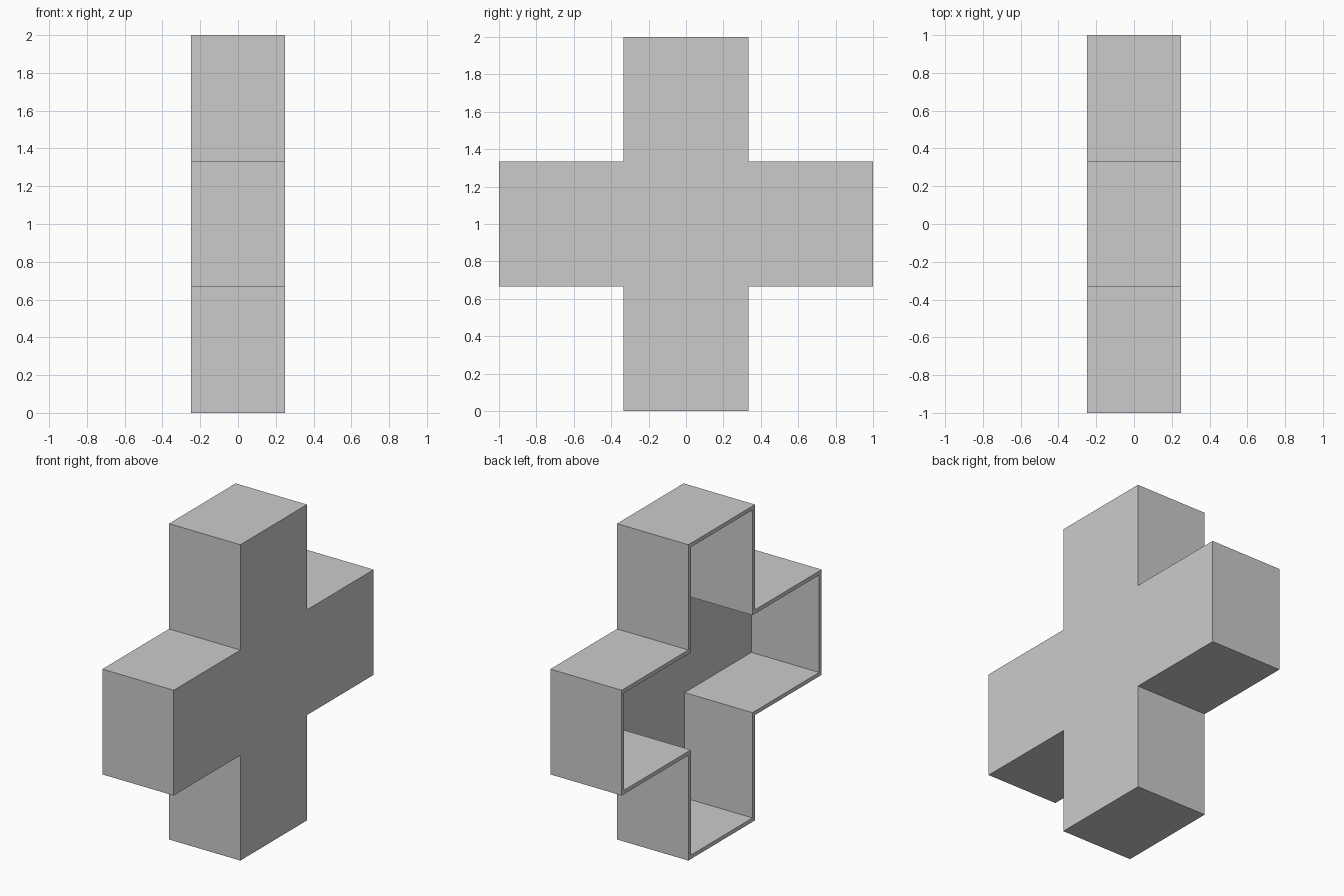
import bpy
import bmesh

cube = bpy.data.objects.get("Cube")
if cube:
    bpy.data.objects.remove(cube, do_unlink=True)

HALF_DEPTH = 0.25   # half of the shell's depth along x
ARM = 1 / 3         # half width of each arm
WALL = 0.025        # shell thickness

# Single grey material
grey = bpy.data.materials.new("plain grey")
grey.use_nodes = True
colour = (0.6, 0.6, 0.6, 1)
grey.diffuse_color = colour
grey.node_tree.nodes["Principled BSDF"].inputs["Base Color"].default_value = colour


def cross_outline(inset):
    """Plus-shaped outline in (y, z), moved inwards by inset."""
    a, b = ARM - inset, 1 - inset
    points = []
    y, z = 1, 0
    for _ in range(4):
        for u, v in ((b, -a), (b, a), (a, a)):
            points.append((u * y - v * z, 1 + u * z + v * y))
        y, z = -z, y
    return points


def ring(bm, inset, x):
    return [bm.verts.new((x, y, z)) for y, z in cross_outline(inset)]


def bridge(bm, first, second):
    n = len(first)
    for i in range(n):
        j = (i + 1) % n
        bm.faces.new((first[i], first[j], second[j], second[i]))


# Hollow cross tray: closed on +x, open on -x
bm = bmesh.new()
rings = [
    ring(bm, 0, HALF_DEPTH),
    ring(bm, 0, -HALF_DEPTH),
    ring(bm, WALL, -HALF_DEPTH),
    ring(bm, WALL, HALF_DEPTH - WALL),
]
for first, second in zip(rings, rings[1:]):
    bridge(bm, first, second)
bm.faces.new(rings[0])
bm.faces.new(rings[-1])
bmesh.ops.recalc_face_normals(bm, faces=bm.faces)

mesh = bpy.data.meshes.new("cross_shell")
bm.to_mesh(mesh)
bm.free()
mesh.materials.append(grey)
shell = bpy.data.objects.new("cross_shell", mesh)
bpy.context.collection.objects.link(shell)
